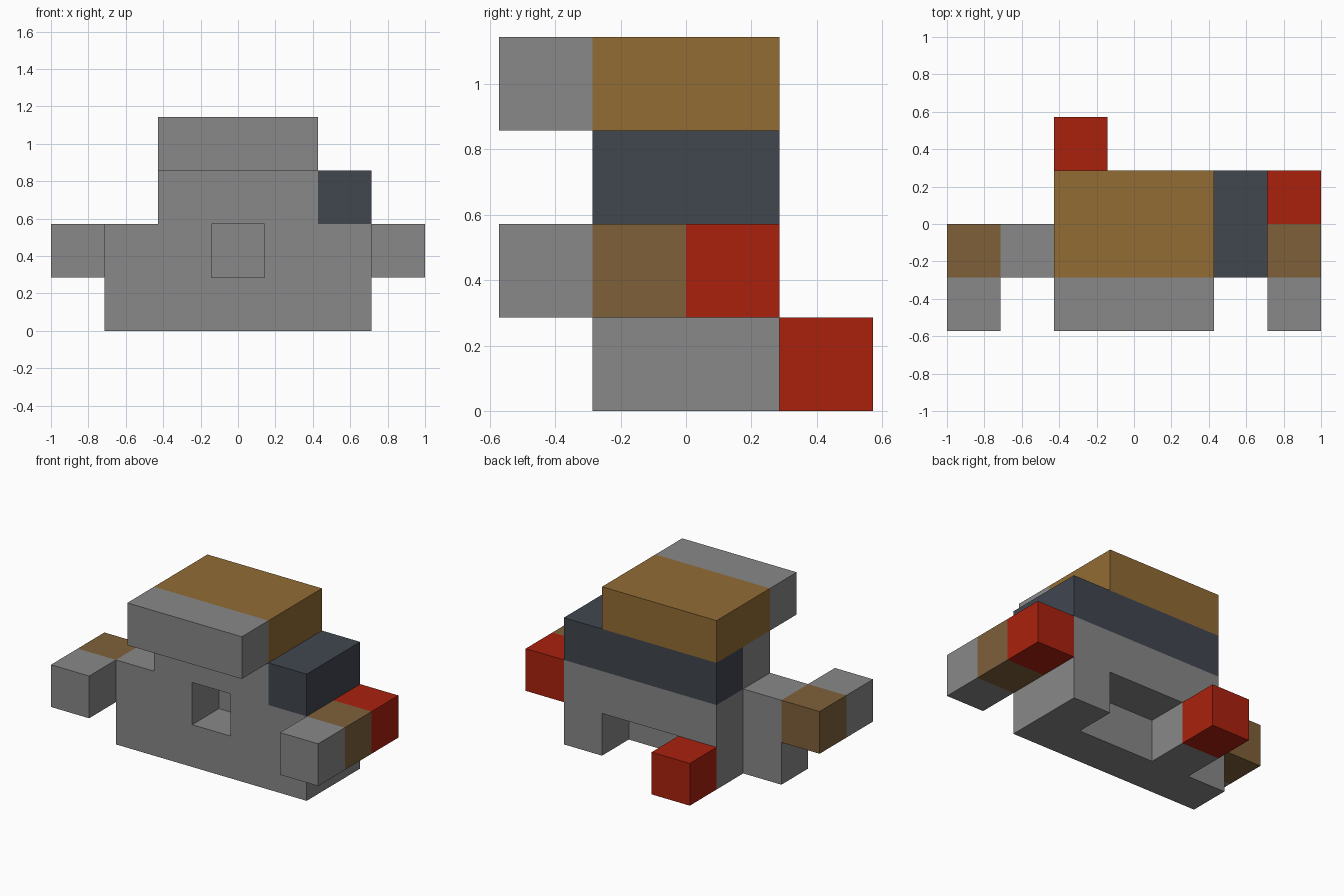
import bpy
import bmesh
from itertools import product
from mathutils import Vector

if "Cube" in bpy.data.objects:
    bpy.data.objects.remove(bpy.data.objects["Cube"], do_unlink=True)

U = 2 / 7                                   # edge of one block
ORIGIN = Vector((-3.5, -2, 0))              # corner of block (0, 0, 0), in blocks


def linear(c):
    c /= 255
    return c / 12.92 if c <= 0.04045 else ((c + 0.055) / 1.055) ** 2.4


def material(name, *rgb):
    colour = [linear(c) for c in rgb] + [1]
    mat = bpy.data.materials.new(name)
    mat.use_nodes = True
    mat.diffuse_color = colour
    shader = mat.node_tree.nodes["Principled BSDF"]
    shader.inputs["Base Color"].default_value = colour
    shader.inputs["Roughness"].default_value = 0.9
    return mat


grey = material("stone grey", 136, 136, 136)
tan = material("golden brown", 146, 108, 52)
brown = material("dull brown", 127, 96, 58)
navy = material("dark slate", 65, 70, 79)
red = material("red", 170, 33, 13)


def cells(x, y, z):
    """Blocks in inclusive (first, last) ranges; a single number is one block."""
    spans = [(s, s) if isinstance(s, int) else s for s in (x, y, z)]
    return set(product(*(range(a, b + 1) for a, b in spans)))


def part(name, mat, blocks):
    """Skin a set of blocks, leaving out the faces between neighbours."""
    bm = bmesh.new()
    corners = {}

    def corner(p):
        key = tuple(round(c) for c in p)
        if key not in corners:
            corners[key] = bm.verts.new((Vector(key) + ORIGIN) * U)
        return corners[key]

    for block in sorted(blocks):
        for axis, side in product(range(3), (0, 1)):
            step = Vector((0, 0, 0))
            step[axis] = 2 * side - 1
            if tuple(round(c) for c in Vector(block) + step) in blocks:
                continue
            a, b = Vector((0, 0, 0)), Vector((0, 0, 0))
            a[(axis + 1) % 3] = b[(axis + 2) % 3] = 1
            base = Vector(block)
            base[axis] += side
            loop = [base, base + a, base + a + b, base + b]
            bm.faces.new([corner(p) for p in (loop if side else loop[::-1])])
    # Merge the flat squares into large faces
    bmesh.ops.dissolve_limit(bm, angle_limit=0.01, verts=bm.verts, edges=bm.edges)
    mesh = bpy.data.meshes.new(name)
    bm.to_mesh(mesh)
    bm.free()
    mesh.materials.append(mat)
    obj = bpy.data.objects.new(name, mesh)
    bpy.context.collection.objects.link(obj)


# Body with a square recess in front and a notch at the back
body = cells((1, 5), 1, (0, 1)) | cells((2, 5), 2, (0, 1)) | cells((2, 4), 1, 2)
body -= cells(3, 1, 1) | cells((3, 4), 2, 0)
part("body", grey, body)

# Dark band wrapping the back and left side
part("band", navy, cells((2, 5), 2, 2) | cells(5, 1, 2))

# Cap and its overhanging brim
part("cap", tan, cells((2, 4), (1, 2), 3))
part("cap_brim", grey, cells((2, 4), 0, 3))

# Arms and hands on both sides
for side, x in (("right", 0), ("left", 6)):
    part(side + "_arm", brown, cells(x, 1, 1))
    part(side + "_hand", grey, cells(x, 0, 1))

# Red blocks behind the left arm and at the rear foot
part("left_elbow", red, cells(6, 2, 1))
part("rear_foot", red, cells(2, 3, 0))
